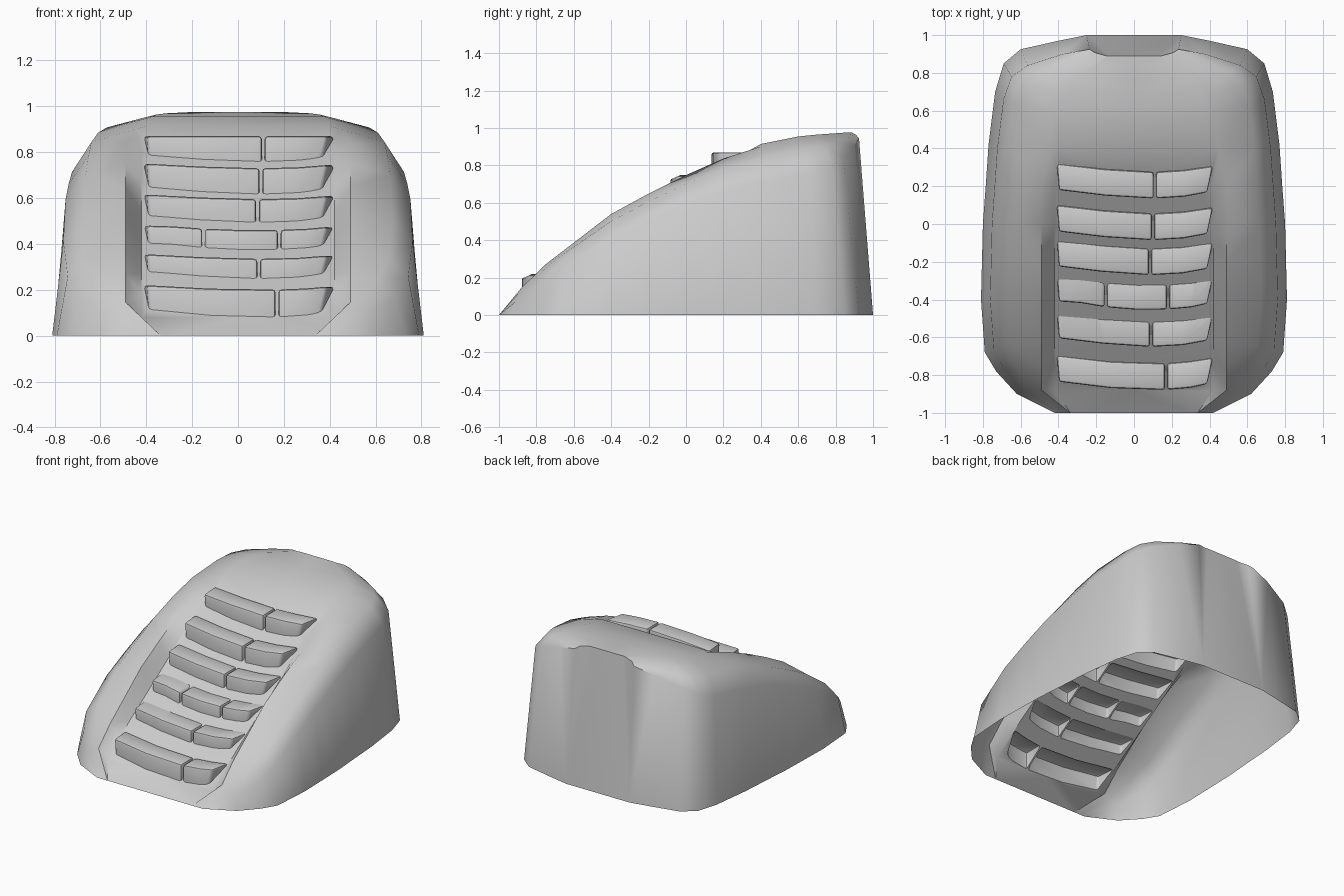
import bpy, bmesh
from mathutils import Vector
from mathutils.bvhtree import BVHTree

cube = bpy.data.objects.get("Cube")
if cube:
    bpy.data.objects.remove(cube)

GREY = (0.6, 0.6, 0.6, 1)
stone_grey = bpy.data.materials.new("stone_grey")
stone_grey.use_nodes = True
stone_grey.diffuse_color = GREY
stone_grey.node_tree.nodes["Principled BSDF"].inputs["Base Color"].default_value = GREY


def add_object(name, bm):
    bmesh.ops.recalc_face_normals(bm, faces=bm.faces)
    mesh = bpy.data.meshes.new(name)
    bm.to_mesh(mesh)
    bm.free()
    mesh.materials.append(stone_grey)
    obj = bpy.data.objects.new(name, mesh)
    bpy.context.collection.objects.link(obj)
    return obj


def loft(bm, rows, closed):
    """Skin rows of points; a closed loft joins each row into a tube."""
    grid = [[bm.verts.new(p) for p in row] for row in rows]
    n = len(grid[0])
    for a, b in zip(grid, grid[1:]):
        for j in range(n if closed else n - 1):
            k = (j + 1) % n
            bm.faces.new((a[j], a[k], b[k], b[j]))
    return grid


# Hill: half width, base y, rim y, top y, height, rim ratio, channel depth
STATIONS = [
    (.42, -1, -1, -1, 0, .8, 0),
    (.62, -.9, -.89, -.88, .15, .6, .07),
    (.73, -.78, -.77, -.75, .28, .6, .1),
    (.79, -.68, -.66, -.62, .38, .68, .11),
    (.81, -.4, -.4, -.4, .55, .75, .14),
    (.805, -.2, -.2, -.2, .66, .77, .12),
    (.8, 0, 0, 0, .76, .78, .085),
    (.785, .2, .2, .2, .85, .78, .05),
    (.77, .42, .4, .4, .915, .78, 0),
    (.735, .7, .66, .6, .955, .79, 0),
    (.69, .85, .78, .7, .965, .83, 0),
    (.6, .925, .84, .77, .97, .87, 0),
    (.4, .97, .9, .84, .975, .93, 0),
    (.25, 1, .925, .89, .975, .97, 0),
]


def hill_row(w, y_base, y_rim, y_top, h, r, depth):
    crest = min(.49, .8 * w) if y_base < .3 else .58 * w
    crest_z = h * (1 - (1 - r) * .07)
    half = [
        (w, y_base, 0),
        (.94 * w, y_rim, h * r),
        (.83 * w, (y_rim + y_top) / 2, h * (1 - (1 - r) * .35)),
        (crest, y_top, crest_z),
        (min(.42, .88 * crest), y_top, h - depth),
    ]
    mirrored = [(-x, y, z) for x, y, z in reversed(half)]
    return half + [(0, y_top, h - depth)] + mirrored


bm = bmesh.new()
grid = loft(bm, [hill_row(*s) for s in STATIONS], False)
bm.faces.new(grid[-1])
bm.faces.new(grid[0] + [r[-1] for r in grid[1:]] + [r[0] for r in reversed(grid[1:])])
bmesh.ops.triangulate(bm, faces=bm.faces)
hill = add_object("hill", bm)


# Steps: front y, tread height, x positions of the joints between stones
STEPS = [
    (-.88, .2, [.17]),
    (-.65, .335, [.09]),
    (-.455, .46, [-.15, .18]),
    (-.27, .595, [.085]),
    (-.085, .73, [.1]),
    (.135, .87, [.11]),
]


def stone_section(x, front, top, skew):
    """Cross-section of a bowed step; skew slants the outer ends."""
    bend = ((x - .08) / .4) ** 2
    y = front + .045 * min(bend, 1)
    z = top + .02 * min(bend, 1) * (top < .8)
    back = y + .14
    low = z - .2
    return [(x - 2.5 * skew, y, low), (x - skew, y, z),
            (x, back, z), (x - 1.5 * skew, back, low)]


stones = []
for i, (front, top, joints) in enumerate(STEPS):
    ends = [-.41] + joints + [.42]
    for k, (a, b) in enumerate(zip(ends, ends[1:])):
        a, b = a + .006 * (k > 0), b - .006 * (b < .4)
        bm = bmesh.new()
        rows = []
        for x in (a, (a + b) / 2, b):
            skew = .03 if x > .4 else -.012 if x < -.4 else 0
            rows.append(stone_section(x, front, top, skew))
        tube = loft(bm, rows, True)
        bm.faces.new(tube[0])
        bm.faces.new(tube[-1])
        stone = add_object(f"step_{i + 1}_stone_{k + 1}", bm)
        bevel = stone.modifiers.new("soft_edges", 'BEVEL')
        bevel.width, bevel.segments = .014, 2
        stones.append(stone)


# Join the shells: open the hill under each stone and trim the buried parts
bm = bmesh.new()
bm.from_mesh(hill.data)
surface = BVHTree.FromBMesh(bm)
bm.free()


def subtract(obj, cutters):
    for cutter in cutters:
        mod = obj.modifiers.new("trim", 'BOOLEAN')
        mod.operation, mod.solver, mod.object = 'DIFFERENCE', 'EXACT', cutter


def evaluated(obj):
    graph = bpy.context.evaluated_depsgraph_get()
    return bpy.data.meshes.new_from_object(obj.evaluated_get(graph))


def keep_faces(mesh, rule):
    bm = bmesh.new()
    bm.from_mesh(mesh)
    drop = [f for f in bm.faces if not rule(f.calc_center_median())]
    bmesh.ops.delete(bm, geom=drop, context='FACES')
    bm.to_mesh(mesh)
    bm.free()


def on_surface(p):
    return surface.find_nearest(p)[3] < 2e-4


subtract(hill, stones)
hill_mesh = evaluated(hill)
hill.modifiers.clear()
for stone in stones:
    subtract(stone, [hill])
stone_meshes = [evaluated(s) for s in stones]

keep_faces(hill_mesh, lambda p: on_surface(p) and p.z > 1e-4)
hill.data = hill_mesh
for stone, mesh in zip(stones, stone_meshes):
    stone.modifiers.clear()
    keep_faces(mesh, lambda p: not on_surface(p))
    stone.data = mesh

# Smooth shading with crisp creases
bpy.ops.object.select_all(action='DESELECT')
for obj in [hill] + stones:
    obj.select_set(True)
bpy.context.view_layer.objects.active = hill
bpy.ops.object.shade_smooth_by_angle(angle=.75)
